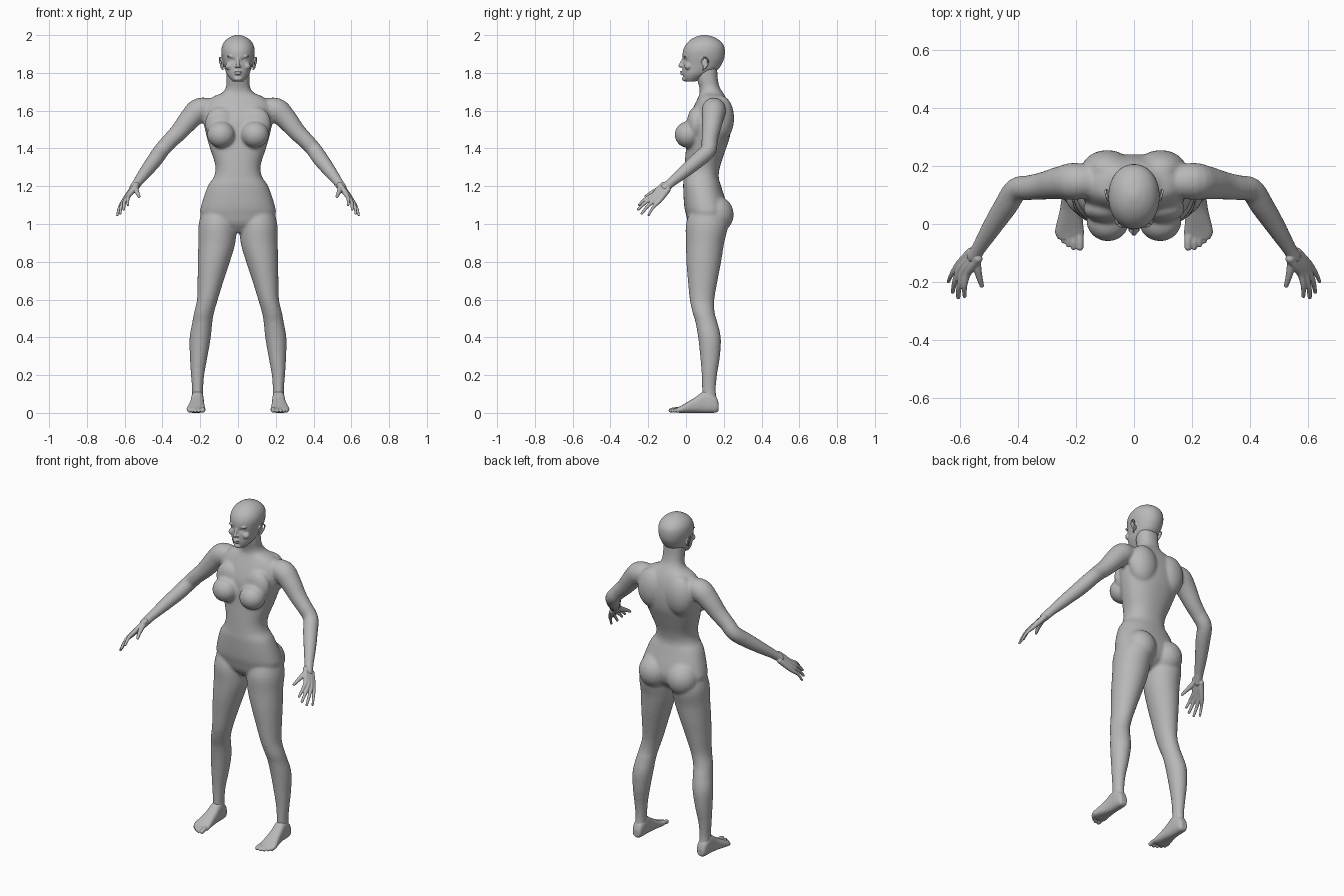
import bpy, bmesh, math
from mathutils import Vector, Matrix

skin = bpy.data.materials.new("neutral grey")
skin.diffuse_color = (0.48, 0.48, 0.48, 1)


def spline(rows, steps):
    """Catmull-Rom resampling of rows of numbers."""
    pts = [Vector(r) for r in rows]
    out = []
    for i in range(len(pts) - 1):
        a, b, c, d = pts[max(i - 1, 0)], pts[i], pts[i + 1], pts[min(i + 2, len(pts) - 1)]
        for k in range(steps):
            t = k / steps
            out.append(0.5 * (2 * b + (c - a) * t + (2 * a - 5 * b + 4 * c - d) * t * t
                              + (3 * b - a - 3 * c + d) * t ** 3))
    return out + [pts[-1]]


def skin_rings(bm, rings):
    rings = [[bm.verts.new(p) for p in r] for r in rings]
    n = len(rings[0])
    for a, b in zip(rings, rings[1:]):
        for i in range(n):
            bm.faces.new((a[i], a[(i + 1) % n], b[(i + 1) % n], b[i]))
    bm.faces.new(rings[0])
    bm.faces.new(rings[-1])


def stack(bm, rows, power=2.0, along_y=False, seg=32, steps=4):
    """Loft of rounded sections: position, centre x, half width, depth from, depth to."""
    rings = []
    for pos, cx, rx, d0, d1 in spline(rows, steps):
        ring = []
        for i in range(seg):
            a = 2 * math.pi * i / seg
            c, s = math.cos(a), math.sin(a)
            x = cx + rx * math.copysign(abs(c) ** (2 / power), c)
            d = (d0 + d1) / 2 + (d1 - d0) / 2 * math.copysign(abs(s) ** (2 / power), s)
            ring.append((x, pos, d) if along_y else (x, d, pos))
        rings.append(ring)
    skin_rings(bm, rings)


def blob(bm, centre, radii):
    bmesh.ops.create_uvsphere(bm, u_segments=20, v_segments=14, radius=1,
                              matrix=Matrix.Translation(centre) @ Matrix.Diagonal((*radii, 1)))


def tube(bm, rows, ref=(0, 0, 1), seg=16, steps=4):
    """Round limb through points x, y, z, radius with domed ends."""
    pts = spline(rows, steps)
    rings = []
    for i, p in enumerate(pts):
        d = (pts[min(i + 1, len(pts) - 1)] - pts[max(i - 1, 0)]).xyz.normalized()
        u = d.cross(Vector(ref)).normalized()
        v = d.cross(u)
        rings.append([p.xyz + p.w * (math.cos(2 * math.pi * k / seg) * u
                                     + math.sin(2 * math.pi * k / seg) * v) for k in range(seg)])
    skin_rings(bm, rings)
    for p in (pts[0], pts[-1]):
        blob(bm, p.xyz, (p.w,) * 3)


def mirror(bm):
    geom = bmesh.ops.duplicate(bm, geom=bm.verts[:] + bm.edges[:] + bm.faces[:])["geom"]
    for v in geom:
        if isinstance(v, bmesh.types.BMVert):
            v.co.x *= -1


def finish(bm, name, voxel, smooth):
    """Fuse the overlapping volumes into one soft surface."""
    bmesh.ops.recalc_face_normals(bm, faces=bm.faces[:])
    mesh = bpy.data.meshes.new(name)
    bm.to_mesh(mesh)
    bm.free()
    mesh.materials.append(skin)
    ob = bpy.data.objects.new(name, mesh)
    bpy.context.collection.objects.link(ob)
    rm = ob.modifiers.new("fuse", 'REMESH')
    rm.mode = 'VOXEL'
    rm.voxel_size = voxel
    rm.use_smooth_shade = True
    sm = ob.modifiers.new("soften", 'SMOOTH')
    sm.factor = 0.5
    sm.iterations = smooth


# body: paired limbs and muscle masses
bm = bmesh.new()
stack(bm, [(1.09, .105, .08, .03, .19), (1.0, .108, .1, .0, .222), (.9, .112, .098, .0, .202),
           (.8, .128, .085, .002, .186), (.7, .145, .069, .01, .167), (.6, .162, .055, .02, .15),
           (.53, .18, .053, .035, .152), (.48, .189, .053, .05, .166), (.4, .2, .056, .064, .184),
           (.3, .208, .047, .075, .18), (.2, .214, .035, .083, .164), (.12, .214, .029, .085, .158),
           (.06, .215, .031, .085, .165)])
tube(bm, [(.12, .145, 1.61, .05), (.2, .147, 1.605, .064), (.25, .142, 1.562, .058),
          (.31, .132, 1.49, .048), (.36, .125, 1.44, .043), (.405, .118, 1.39, .042),
          (.44, .065, 1.34, .041), (.49, -.012, 1.275, .034), (.535, -.085, 1.215, .025),
          (.552, -.112, 1.19, .025)], seg=24)
blob(bm, (.09, .01, 1.473), (.074, .07, .07))       # bust
blob(bm, (.095, .052, 1.53), (.08, .048, .09))      # upper chest
blob(bm, (.092, .185, 1.56), (.09, .07, .12))       # shoulder blade
blob(bm, (.093, .155, 1.05), (.093, .098, .1))      # seat muscle
mirror(bm)
# torso and neck
stack(bm, [(.955, 0, .06, .05, .14), (1.0, 0, .16, .015, .2), (1.05, 0, .198, .0, .222),
           (1.1, 0, .194, -.01, .218), (1.2, 0, .16, -.015, .186), (1.25, 0, .127, -.012, .173),
           (1.31, 0, .12, -.008, .182), (1.4, 0, .148, .0, .212), (1.47, 0, .168, .005, .234),
           (1.54, 0, .182, .012, .24), (1.6, 0, .182, .032, .234), (1.645, 0, .165, .052, .222),
           (1.675, 0, .13, .066, .208), (1.695, 0, .083, .072, .196), (1.725, 0, .064, .07, .178),
           (1.77, 0, .061, .058, .168), (1.83, 0, .06, .055, .165)], power=2.25, seg=48)
finish(bm, "body", .008, 6)

# head: paired features first
bm = bmesh.new()
EYE_X, EYE_Z = .034, 1.868
blob(bm, (EYE_X, .012, EYE_Z), (.015, .014, .011))          # eyeball
tube(bm, [(.018, -.009, 1.876, .003), (.034, -.006, 1.881, .003), (.05, .006, 1.874, .003)])
blob(bm, (.036, -.004, 1.888), (.024, .009, .006))          # brow
blob(bm, (.046, .012, 1.835), (.021, .02, .02))             # cheek
blob(bm, (.010, -.021, 1.834), (.008, .01, .006))           # nostril
blob(bm, (.083, .1, 1.848), (.008, .014, .026))             # ear bowl
tube(bm, [(.084, .085, 1.852, .004), (.089, .083, 1.868, .0045), (.095, .098, 1.882, .0045),
          (.098, .115, 1.872, .0045), (.094, .116, 1.85, .0045), (.086, .1, 1.825, .005),
          (.08, .09, 1.82, .005)], ref=(1, 0, 0), seg=10)
mirror(bm)
# nose, lips, chin
tube(bm, [(0, -.011, 1.882, .006), (0, -.023, 1.855, .008), (0, -.03, 1.838, .0105)],
     ref=(1, 0, 0))
blob(bm, (0, -.02, 1.806), (.021, .0115, .0045))
blob(bm, (0, -.019, 1.795), (.018, .0115, .0055))
blob(bm, (0, -.003, 1.769), (.024, .018, .014))
# skull and jaw, with hollows pressed in for the eyes
skull = bmesh.new()
stack(skull, [(1.755, 0, .03, .0, .05), (1.772, 0, .045, -.012, .085), (1.795, 0, .06, -.017, .13),
              (1.82, 0, .069, -.018, .17), (1.85, 0, .077, -.017, .191), (1.88, 0, .084, -.018, .203),
              (1.915, 0, .088, -.016, .206), (1.945, 0, .083, -.004, .2), (1.97, 0, .068, .018, .18),
              (1.988, 0, .045, .046, .152), (1.998, 0, .02, .075, .12), (2.001, 0, .004, .094, .102)],
      power=2.1, seg=64, steps=6)
for v in skull.verts:
    if v.co.y < .06:
        d2 = ((abs(v.co.x) - EYE_X) / .016) ** 2 + ((v.co.z - EYE_Z) / .012) ** 2
        v.co.y += .012 * math.exp(-d2)
tmp = bpy.data.meshes.new("skull_shape")
skull.to_mesh(tmp)
skull.free()
bm.from_mesh(tmp)
bpy.data.meshes.remove(tmp)
finish(bm, "head", .0035, 2)

# hands: knuckle and fingertip for each finger, index to little
bm = bmesh.new()
wrist = Vector((.549, -.108, 1.195))
across = Vector((.011, .011, -.012))
fingers = [((.574, -.172, 1.155), (.583, -.248, 1.102), .0095),
           ((.588, -.167, 1.143), (.605, -.252, 1.078), .0098),
           ((.600, -.157, 1.131), (.624, -.234, 1.056), .0092),
           ((.607, -.144, 1.119), (.639, -.198, 1.047), .0082)]
for i, (k, t, r) in enumerate(fingers):
    k, t = Vector(k), Vector(t)
    root = wrist + across * (i - 1.5) * .7
    bend = k.lerp(t, .5) + Vector((.005, -.003, .005))
    tube(bm, [(*root, .016), (*root.lerp(k, .5), .0155), (*k, .0125), (*bend, r), (*t, r * .75)], seg=12)
tube(bm, [(.541, -.112, 1.197, .014), (.54, -.148, 1.182, .0145), (.532, -.185, 1.163, .011),
          (.524, -.212, 1.146, .008)], seg=12)                  # thumb
tube(bm, [(.528, -.073, 1.224, .0245), (.549, -.108, 1.194, .0235)], seg=16)
mirror(bm)
finish(bm, "hands", .003, 2)

# feet: sole and instep, then toes
bm = bmesh.new()
stack(bm, [(.173, .215, .018, .012, .05), (.16, .215, .028, .002, .085), (.13, .215, .033, 0, .11),
           (.095, .215, .034, 0, .115), (.05, .217, .038, 0, .083), (.0, .221, .046, 0, .053),
           (-.03, .222, .05, 0, .036), (-.052, .218, .043, .003, .025)],
      power=2.6, along_y=True)
toes = [(.186, -.08, .0125), (.208, -.081, .0092), (.226, -.072, .0088),
        (.243, -.059, .0085), (.258, -.043, .0082)]
for x, y, r in toes:
    tube(bm, [(.215 + (x - .215) * .85, y + .055, .018, r * 1.1), (x, y + .022, .018, r),
              (x, y, r + .001, r)], seg=12)
tube(bm, [(.213, .122, .13, .028), (.214, .12, .06, .03)], ref=(1, 0, 0))
mirror(bm)
finish(bm, "feet", .004, 2)
